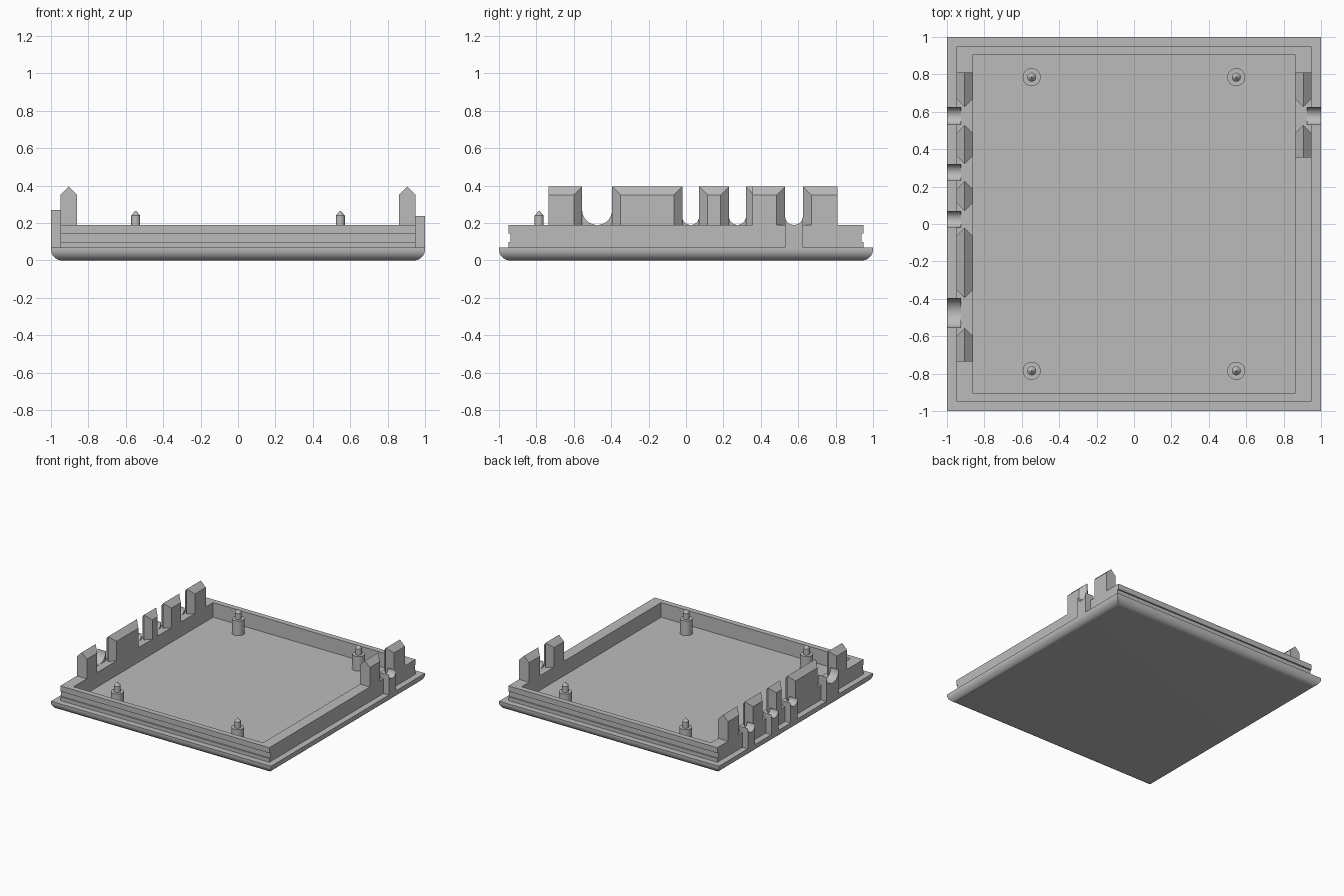
import bpy, bmesh
from math import sin, cos, pi, radians

if "Cube" in bpy.data.objects:
    bpy.data.objects.remove(bpy.data.objects["Cube"])

grey = bpy.data.materials.new("plain grey")
grey.use_nodes = True
colour = (0.5, 0.5, 0.5, 1)
grey.diffuse_color = colour
grey.node_tree.nodes["Principled BSDF"].inputs["Base Color"].default_value = colour

FLOOR, RIM, SHOULDER, RIDGE = 0.07, 0.19, 0.35, 0.395
OUT, IN_X, IN_Y = 0.95, 0.86, 0.905


def make(name, verts, faces, smooth=False):
    mesh = bpy.data.meshes.new(name)
    mesh.from_pydata(verts, [], faces)
    bm = bmesh.new()
    bm.from_mesh(mesh)
    bmesh.ops.recalc_face_normals(bm, faces=bm.faces)
    bm.to_mesh(mesh)
    bm.free()
    ob = bpy.data.objects.new(name, mesh)
    bpy.context.collection.objects.link(ob)
    mesh.materials.append(grey)
    if smooth:
        bpy.ops.object.select_all(action="DESELECT")
        ob.select_set(True)
        bpy.context.view_layer.objects.active = ob
        bpy.ops.object.shade_smooth_by_angle(angle=radians(30))
    return ob


def loft(name, rings, smooth=False):
    """Skin a stack of equal rings and cap both ends."""
    n = len(rings[0])
    verts = [p for ring in rings for p in ring]
    faces = [(k * n + i, k * n + (i + 1) % n, (k + 1) * n + (i + 1) % n, (k + 1) * n + i)
             for k in range(len(rings) - 1) for i in range(n)]
    last = len(verts) - n
    faces += [tuple(range(n)), tuple(range(last, last + n))]
    return make(name, verts, faces, smooth)


def extrude_x(name, profile, x0, x1, smooth=False):
    return loft(name, [[(x, y, z) for y, z in profile] for x in (x0, x1)], smooth)


def square(h, z):
    return [(-h, -h, z), (h, -h, z), (h, h, z), (-h, h, z)]


def circle(x, y, z, r, n=32):
    return [(x + r * cos(2 * pi * i / n), y + r * sin(2 * pi * i / n), z) for i in range(n)]


# Base plate with a rounded lower edge
R, STEPS = 0.06, 10
rings = [square(1 - R + R * sin(a), R - R * cos(a))
         for a in (pi / 2 * i / STEPS for i in range(STEPS + 1))]
loft("base_plate", rings + [square(1, FLOOR)], True)

# Rim wall with a snap groove along front and back
half = [(OUT, FLOOR), (OUT, 0.1), (OUT - 0.012, 0.1),
        (OUT - 0.012, 0.145), (OUT, 0.145), (OUT, RIM)]
wall = extrude_x("rim_wall", half + [(-y, z) for y, z in reversed(half)], -OUT, OUT)
cutter = extrude_x("wall_cutter", [(-IN_Y, 0), (IN_Y, 0), (IN_Y, 0.3), (-IN_Y, 0.3)], -IN_X, IN_X)
cutter.hide_render = True
cutter.hide_viewport = True
mod = wall.modifiers.new("hollow", "BOOLEAN")
mod.operation, mod.solver, mod.object = "DIFFERENCE", "EXACT", cutter
bpy.context.view_layer.objects.active = wall
bpy.ops.object.modifier_apply(modifier=mod.name)
bpy.data.objects.remove(cutter)


# Ridge-topped tabs, pointed in plan where they face an opening
def tab(name, side, y0, y1, point0, point1):
    w = (OUT - IN_X) / 2
    cx = side * (OUT - w)
    a, b = y0 + w * point0, y1 - w * point1
    plan = [(-w, a), (0, y0), (w, a), (w, b), (0, y1), (-w, b)]
    low = [(cx + x, y, RIM) for x, y in plan]
    top = [(cx + x, y, SHOULDER if x else RIDGE) for x, y in plan]
    faces = [(i, (i + 1) % 6, (i + 1) % 6 + 6, i + 6) for i in range(6)]
    faces += [(5, 4, 3, 2, 1, 0), (7, 8, 9, 10), (6, 7, 10, 11)]
    make(name, low + top, faces)


# Half-round cable cradles on the outer sides
def cradle(name, side, y, r, n=24):
    arc = [(y + r * cos(pi * i / n), RIM + r - r * sin(pi * i / n)) for i in range(n + 1)]
    extrude_x(name, [(y - r, FLOOR), (y + r, FLOOR)] + arc, side * 1.0, side * 0.925, True)


right_tabs = [(-0.735, -0.555, 0, 1), (-0.395, -0.02, 1, 1), (0.07, 0.23, 1, 1),
              (0.32, 0.53, 1, 1), (0.625, 0.81, 1, 0)]
left_tabs = [(0.355, 0.53, 0, 1), (0.625, 0.81, 1, 0)]
for label, side, tabs in (("right", -1, right_tabs), ("left", 1, left_tabs)):
    for i, spec in enumerate(tabs):
        tab(f"{label}_tab_{i + 1}", side, *spec)
    for i, (before, after) in enumerate(zip(tabs, tabs[1:])):
        y0, y1 = before[1], after[0]
        cradle(f"{label}_cradle_{i + 1}", side, (y0 + y1) / 2, (y1 - y0) / 2)

# Standoffs with pointed locating pins
for sx in (-1, 1):
    for sy in (-1, 1):
        x, y = sx * 0.547, sy * 0.785
        label = ("front" if sy < 0 else "back") + ("_right" if sx < 0 else "_left")
        loft(label + "_standoff", [circle(x, y, z, 0.048) for z in (FLOOR, RIM)], True)
        loft(label + "_pin", [circle(x, y, RIM, 0.024), circle(x, y, 0.24, 0.024),
                              circle(x, y, 0.264, 0.003)], True)
